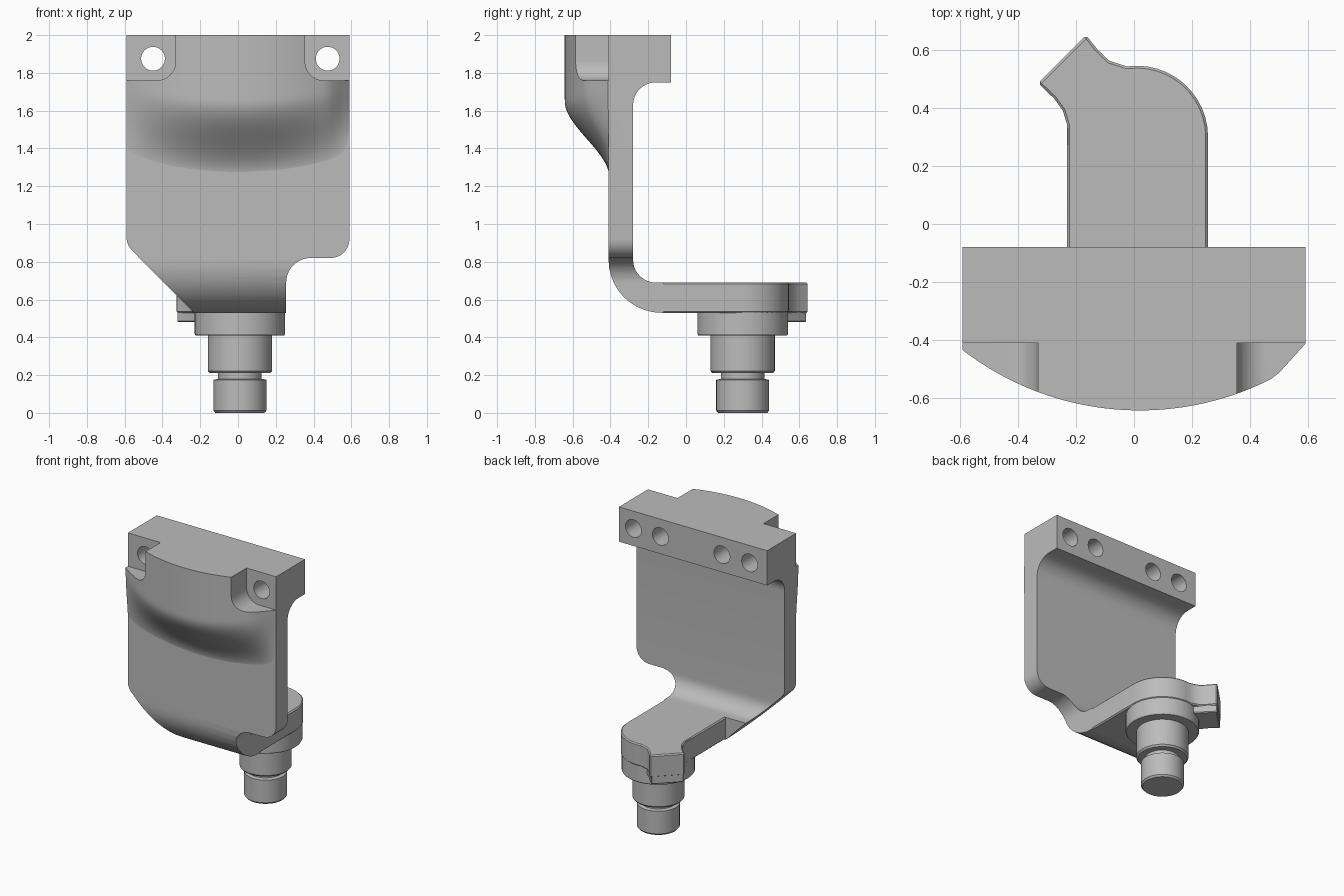
import bpy, bmesh, math
from mathutils import Vector

if "Cube" in bpy.data.objects:
    bpy.data.objects.remove(bpy.data.objects["Cube"], do_unlink=True)

steel = bpy.data.materials.new("grey_steel")
steel.use_nodes = True
GREY = (0.5, 0.5, 0.5, 1)
steel.diffuse_color = GREY
steel.node_tree.nodes["Principled BSDF"].inputs["Base Color"].default_value = GREY

# Places a 2D profile point plus a depth along the named axis
PLACE = {
    "x": lambda p, d: Vector((d, p[0], p[1])),
    "y": lambda p, d: Vector((p[0], d, p[1])),
    "z": lambda p, d: Vector((p[0], p[1], d)),
}


def finish(name, bm):
    bmesh.ops.recalc_face_normals(bm, faces=bm.faces)
    mesh = bpy.data.meshes.new(name)
    bm.to_mesh(mesh)
    bm.free()
    mesh.materials.append(steel)
    obj = bpy.data.objects.new(name, mesh)
    bpy.context.collection.objects.link(obj)
    return obj


def activate(obj):
    bpy.ops.object.select_all(action="DESELECT")
    obj.select_set(True)
    bpy.context.view_layer.objects.active = obj


def smooth(obj):
    activate(obj)
    bpy.ops.object.shade_smooth_by_angle(angle=math.radians(30))


def arc(cx, cy, r, start, end, n=10):
    angles = [math.radians(start + (end - start) * i / n) for i in range(n + 1)]
    return [(cx + r * math.cos(a), cy + r * math.sin(a)) for a in angles]


def prism(name, points, axis, near, far):
    bm = bmesh.new()
    face = bm.faces.new([bm.verts.new(PLACE[axis](p, near)) for p in points])
    new = bmesh.ops.extrude_face_region(bm, geom=[face], use_keep_orig=True)["geom"]
    shift = PLACE[axis]((0, 0), far - near)
    bmesh.ops.translate(bm, vec=shift, verts=[v for v in new if isinstance(v, bmesh.types.BMVert)])
    return finish(name, bm)


def combine(obj, cutter, operation):
    cutter.hide_render = True
    mod = obj.modifiers.new("cut", "BOOLEAN")
    mod.operation, mod.object, mod.solver = operation, cutter, "EXACT"
    activate(obj)
    bpy.ops.object.modifier_apply(modifier=mod.name)
    bpy.data.objects.remove(cutter, do_unlink=True)


def soften(obj, width):
    mod = obj.modifiers.new("edge", "BEVEL")
    mod.width, mod.segments, mod.limit_method = width, 1, "ANGLE"
    mod.angle_limit = math.radians(60)
    activate(obj)
    bpy.ops.object.modifier_apply(modifier=mod.name)


# Back plate: bent side profile trimmed by the front outline
side = ([(-0.41, 2), (-0.41, 0.81)] + arc(-0.13, 0.81, 0.28, 180, 270)[1:]
        + [(-0.12, 0.53), (-0.12, 0.69)] + arc(-0.16, 0.81, 0.12, 270, 180)
        + arc(-0.16, 1.63, 0.12, 180, 90) + [(-0.08, 1.75), (-0.08, 2)])
plate = prism("bent_plate", side, "x", -0.8, 0.8)
outline = ([(-0.59, 2.1)] + arc(-0.49, 0.93, 0.1, 180, 225, 6)
           + [(-0.2, 0.498), (0.255, 0.498)] + arc(0.385, 0.69, 0.13, 180, 90)
           + arc(0.49, 0.92, 0.1, -90, 0) + [(0.59, 2.1)])
combine(plate, prism("outline", outline, "y", -1, 1), "INTERSECT")

# Outer holes go right through, inner ones are blind from the back
HOLES = [(-0.45, -1), (0.475, -1), (-0.23, -0.28), (0.26, -0.28)]
for x, depth in HOLES:
    ring = arc(x, 1.875, 0.063, 0, 360, 32)[:-1]
    combine(plate, prism("drill", ring, "y", depth, 0.2), "DIFFERENCE")
smooth(plate)


# Rounded swelling on the upper front
def bulge_y(x, z):
    depth = 0.235 - (1 - math.sqrt(1 - (x - 0.02) ** 2))
    depth = max(0, min(depth, 0.006 + 1.1 * (0.59 - x)))
    u = (z - 1.25 - 0.08 * (x / 0.59) ** 2) / 0.4
    u = min(1, max(0, u))
    return -0.407 - depth * u * u * (3 - 2 * u)


COLS, ROWS = 40, 40
bm = bmesh.new()
grid = []
for r in range(ROWS + 1):
    z = 1.2 + 0.8 * r / ROWS
    xs = [-0.59 + 1.18 * c / COLS for c in range(COLS + 1)]
    grid.append([bm.verts.new((x, bulge_y(x, z), z)) for x in xs])
for low, high in zip(grid, grid[1:]):
    for c in range(COLS):
        bm.faces.new((low[c], low[c + 1], high[c + 1], high[c]))
back = bmesh.ops.extrude_face_region(bm, geom=bm.faces[:], use_keep_orig=True)["geom"]
for v in back:
    if isinstance(v, bmesh.types.BMVert):
        v.co.y = -0.395
bulge = finish("front_bulge", bm)

# Corner pockets around the through holes
for sign, inner in ((-1, 0.33), (1, 0.355)):
    corner = [(0.8, 2.1), (0.8, 1.76)] + arc(inner + 0.1, 1.86, 0.1, 270, 180) + [(inner, 2.1)]
    pocket = prism("pocket", [(sign * x, z) for x, z in corner], "y", -1, -0.38)
    combine(bulge, pocket, "DIFFERENCE")
smooth(bulge)

# Horizontal arm with rounded end and angled tab
TAB_END = [(-0.165, 0.65), (-0.33, 0.485)]
arm_outline = ([(-0.23, -0.14), (0.255, -0.14)] + arc(0.01, 0.3, 0.245, 0, 98, 12)
               + [(-0.085, 0.562), (-0.125, 0.6)] + TAB_END
               + [(-0.275, 0.432), (-0.245, 0.39), (-0.23, 0.34)])
arm = prism("support_arm", arm_outline, "z", 0.53, 0.69)
soften(arm, 0.008)
smooth(arm)

# Lower lip under the tab
lip_outline = [(-0.03, 0.5), (-0.09, 0.555), (-0.13, 0.6), (-0.172, 0.64),
               (-0.325, 0.488), (-0.275, 0.445), (-0.24, 0.4), (-0.2, 0.35)]
lip = prism("tab_lip", lip_outline, "z", 0.48, 0.6)
soften(lip, 0.006)
smooth(lip)

# Turned boss, shaft, groove and tip
SPIN = [(0, 0), (0.13, 0), (0.14, 0.012), (0.14, 0.175), (0.115, 0.18), (0.115, 0.21),
        (0.16, 0.21), (0.17, 0.222), (0.17, 0.41), (0.235, 0.41), (0.24, 0.418),
        (0.24, 0.685), (0, 0.685)]
bm = bmesh.new()
verts = [bm.verts.new((0.01 + r, 0.3, z)) for r, z in SPIN]
edges = [bm.edges.new(pair) for pair in zip(verts, verts[1:])]
bmesh.ops.spin(bm, geom=verts + edges, cent=(0.01, 0.3, 0), axis=(0, 0, 1),
               angle=math.tau, steps=48)
bmesh.ops.remove_doubles(bm, verts=bm.verts, dist=0.0005)
smooth(finish("turned_pin", bm))
